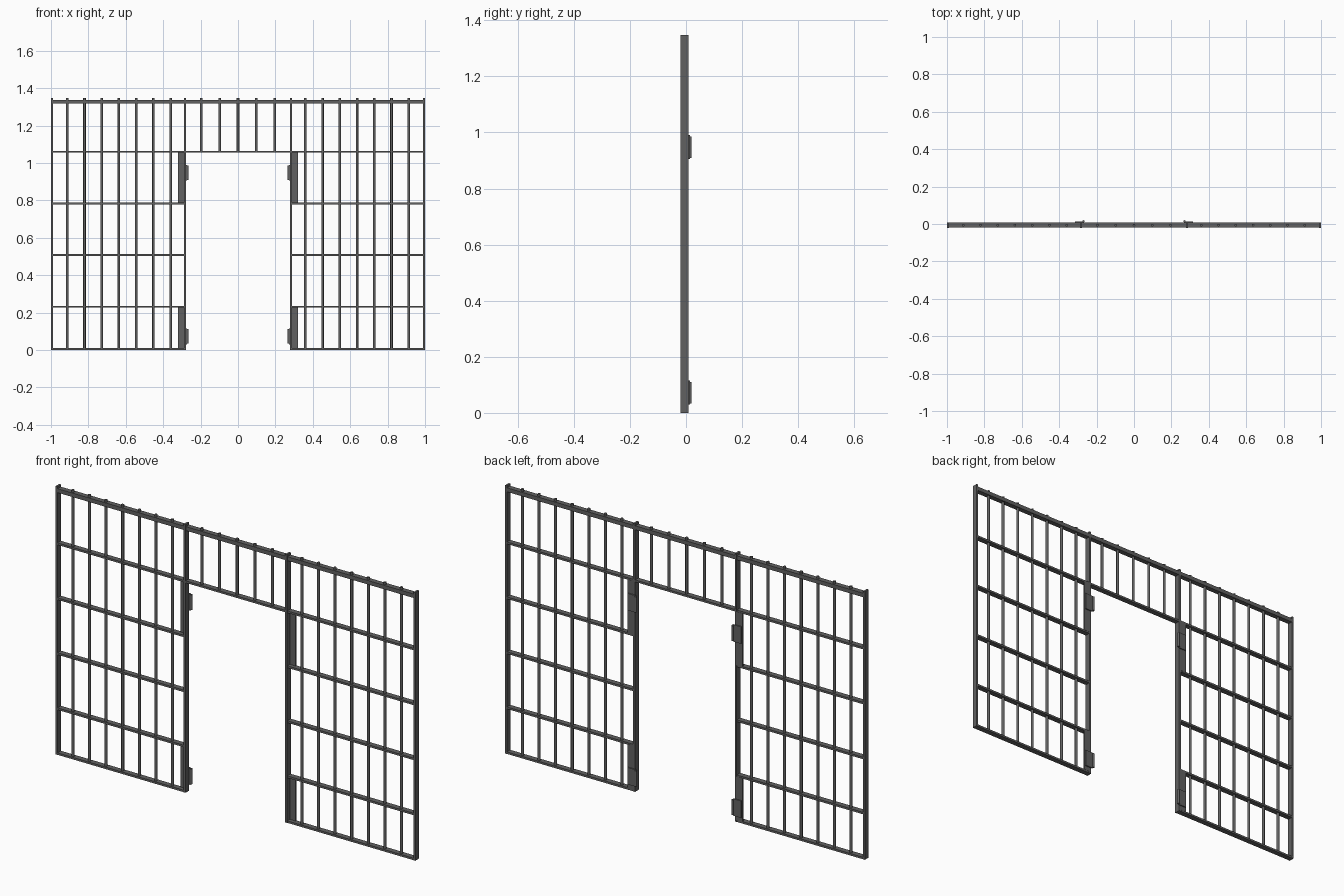
import bpy, math

if "Cube" in bpy.data.objects:
    bpy.data.objects.remove(bpy.data.objects["Cube"])

steel = bpy.data.materials.new("dark_grey_steel")
steel.diffuse_color = (0.12, 0.12, 0.12, 1)
steel.use_nodes = True
steel.node_tree.nodes["Principled BSDF"].inputs["Base Color"].default_value = steel.diffuse_color

YF, YB = -0.0205, 0.0085      # front and back of the frame
YC = (YF + YB) / 2
TOP = 1.348


def box(name, x0, x1, y0, y1, z0, z1):
    x0, x1 = min(x0, x1), max(x0, x1)
    bpy.ops.mesh.primitive_cube_add(size=1, location=((x0 + x1) / 2, (y0 + y1) / 2, (z0 + z1) / 2))
    o = bpy.context.object
    o.name = name
    o.scale = (x1 - x0, y1 - y0, z1 - z0)
    bpy.ops.object.transform_apply(location=False, rotation=False, scale=True)
    o.data.materials.append(steel)
    return o


def rod(name, x, y, r, z0, z1):
    bpy.ops.mesh.primitive_cylinder_add(vertices=12, radius=r, depth=z1 - z0,
                                        location=(x, y, (z0 + z1) / 2))
    o = bpy.context.object
    o.name = name
    o.data.materials.append(steel)
    bpy.ops.object.shade_smooth_by_angle(angle=math.radians(40))
    return o


# Full-width rails: top rail and lintel over the doorway
box("top_rail", -0.997, 0.997, YF + 0.002, YB - 0.001, 1.317, 1.337)
box("lintel_rail", -0.997, 0.997, YF + 0.001, YB - 0.001, 1.055, 1.065)

# Short bars above the doorway
for i in range(-2, 3):
    rod("header_bar", i * 0.098, YC, 0.007, 1.06, TOP)

for s, side in ((-1, "left"), (1, "right")):
    # Flat posts at the outer end and beside the doorway
    box(side + "_end_post", s * 0.990, s * 1.0, YF, YB, 0, TOP)
    box(side + "_door_post", s * 0.277, s * 0.288, YF, YB, 0, TOP)
    # Side panel rails
    for z in (0.005, 0.231, 0.508, 0.784):
        box(side + "_rail", s * 0.28, s * 0.997, YF + 0.001, YB - 0.001, z - 0.005, z + 0.005)
    # Upright bars
    for i in range(7):
        rod(side + "_bar", s * (0.36 + i * 0.0922), YC, 0.007, 0.003, TOP)
    # Mounting plates and hinges
    for p0, p1, h0, h1 in ((0.786, 1.057, 0.905, 0.99), (0.008, 0.229, 0.03, 0.115)):
        box(side + "_mounting_plate", s * 0.284, s * 0.32, YB - 0.008, YB, p0, p1)
        box(side + "_hinge_leaf", s * 0.272, s * 0.316, YB, YB + 0.006, h0, h1)
        rod(side + "_hinge_barrel", s * 0.2695, 0.0145, 0.006, h0 + 0.004, h1 - 0.004)
